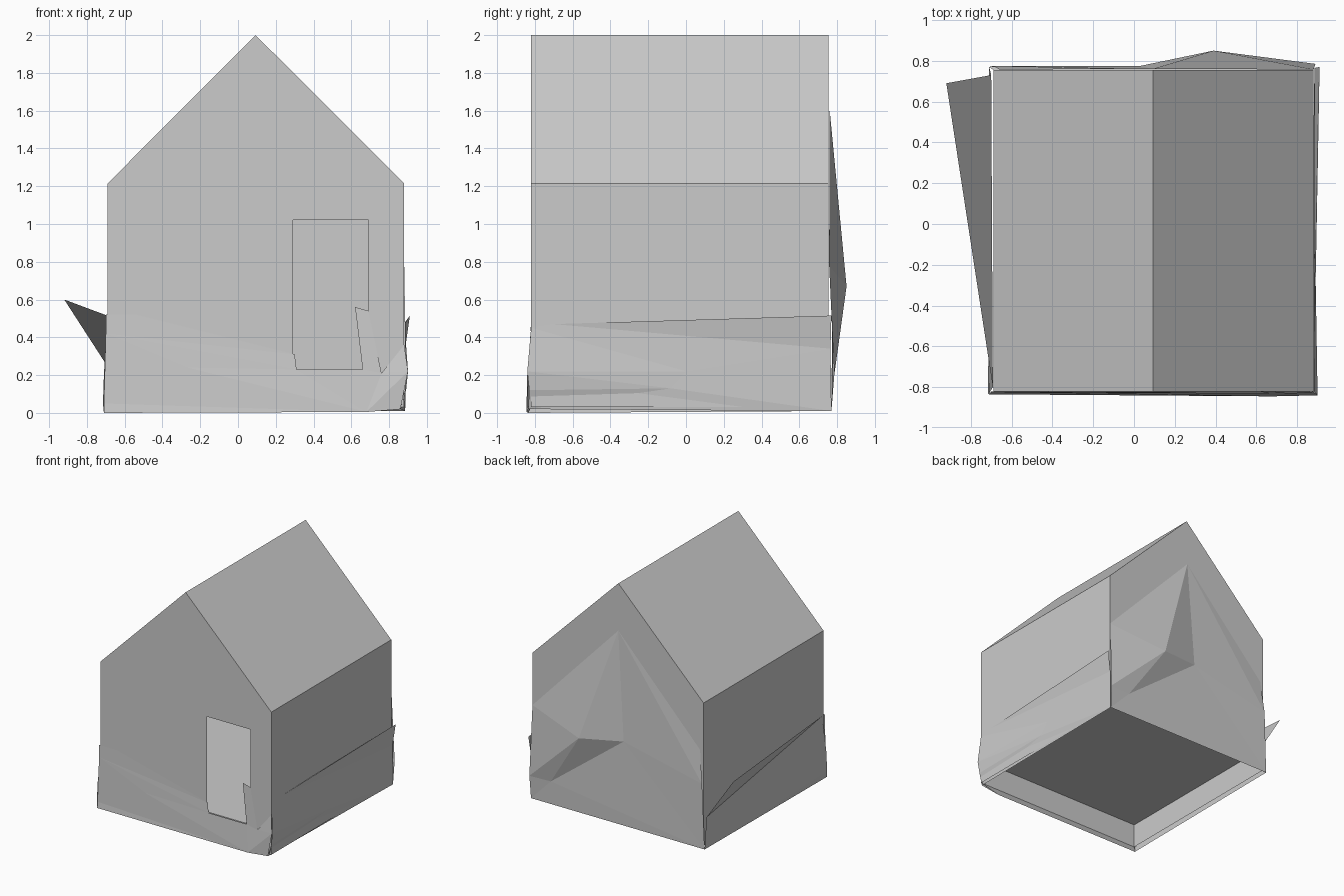
import bpy


def sheet(name, pts, faces):
    """Flat-shaded open surface from a few points."""
    me = bpy.data.meshes.new(name)
    me.from_pydata(pts, [], faces)
    me.update()
    ob = bpy.data.objects.new(name, me)
    bpy.context.collection.objects.link(ob)
    return ob


X0, X1, XR = -0.69, 0.88, 0.093      # side walls, ridge
Y0, Y1 = -0.82, 0.755                # front and back walls
ZB, ZF, ZE, ZR = 0.03, 0.23, 1.215, 2.0   # wall base, floor, eaves, ridge
D0, D1, DT = 0.29, 0.69, 1.02        # doorway

# House shell: gable profile at both ends joined by walls and roof
profile = [(X0, ZB), (X1, ZB), (X1, ZE), (XR, ZR), (X0, ZE)]
pts = [(x, Y0, z) for x, z in profile] + [(x, Y1, z) for x, z in profile]
faces = [(9, 8, 7, 6, 5)]
faces += [(i, i + 5, (i + 1) % 5 + 5, (i + 1) % 5) for i in range(1, 5)]
sheet("house_shell", pts, faces)

# Front wall with doorway, and the sill below it
front = [(X0, ZB), (D0, ZB), (D0, DT), (D1, DT), (D1, ZB), (X1, ZB),
         (X1, ZE), (XR, ZR), (X0, ZE)]
sheet("front_wall", [(x, Y0, z) for x, z in front], [tuple(range(9))])
sheet("door_sill", [(x, Y0, z) for x, z in
                    [(D0, ZB), (D1, ZB), (D1, ZF), (D0, ZF)]], [(0, 1, 2, 3)])

# Floor
sheet("floor", [(X0, Y0, ZF), (X1, Y0, ZF), (X1, Y1, ZF), (X0, Y1, ZF)],
      [(0, 1, 2, 3)])

# Drift against the front wall
sheet("front_drift", [
    (-.70, -.822, .52), (-.54, -.822, .52), (.30, -.825, .31),
    (.31, -.83, .23), (.66, -.83, .23), (.62, -.822, .56),
    (.69, -.822, .54), (.76, -.83, .21), (.88, -.822, .36),
    (.90, -.84, .22), (.86, -.835, .02), (.68, -.845, .005),
    (-.71, -.835, 0), (-.71, -.83, .05), (-.70, -.824, .42),
    (-.27, -.83, .24)],
    [(0, 14, 1), (14, 3, 2), (14, 2, 1), (14, 15, 3), (14, 13, 15),
     (13, 11, 15), (13, 12, 11), (15, 11, 3), (3, 11, 4), (4, 6, 5),
     (4, 7, 6), (4, 11, 7), (7, 9, 8), (7, 11, 9), (11, 10, 9)])

# Drift on the right, its top flaring out at the back
sheet("right_drift", [
    (.883, -.82, .45), (.883, -.70, .47), (.884, -.33, .48),
    (.91, .77, .515), (.885, .765, .34), (.886, 0, .22),
    (.90, -.84, .22), (.886, -.08, .13), (.89, -.83, .12),
    (.86, -.835, .02), (.885, .77, .01)],
    [(1, 4, 3), (1, 3, 2), (0, 5, 1), (1, 5, 4), (0, 6, 5), (6, 7, 5),
     (6, 8, 7), (8, 9, 7), (7, 9, 10), (7, 10, 5), (5, 10, 4)])

# Drift on the left, peeling away toward the back
sheet("left_drift", [
    (-.692, -.80, .515), (-.92, .69, .60), (-.70, .73, .26),
    (-.71, -.83, .20), (-.715, -.83, .05), (-.71, .77, .01),
    (-.71, -.835, 0)],
    [(0, 1, 2), (0, 2, 3), (3, 2, 4), (4, 2, 5), (4, 5, 6)])

# Tall drift at the back with one bulging point
sheet("back_drift", [
    (.88, .758, .78), (.09, .760, 1.61), (-.66, .758, .82),
    (-.69, .775, .55), (.39, .85, .67), (.03, .775, .71),
    (.89, .785, .20), (.70, .775, .20), (-.71, .77, .01),
    (.885, .77, .01)],
    [(0, 4, 1), (1, 4, 5), (1, 5, 3), (1, 3, 2), (0, 6, 4), (4, 6, 7),
     (4, 7, 5), (5, 7, 8), (5, 8, 3), (7, 6, 9), (7, 9, 8)])

# Thin rims closing the drifts under the wall edges
for name, a, b, c, d in [
    ("front_rim", (-.71, -.835, 0), (.68, -.845, .005), (X1, Y0, ZB), (X0, Y0, ZB)),
    ("back_rim", (.885, .77, .01), (-.71, .77, .01), (X0, Y1, ZB), (X1, Y1, ZB)),
]:
    sheet(name, [a, b, c, d], [(0, 1, 2, 3)])
